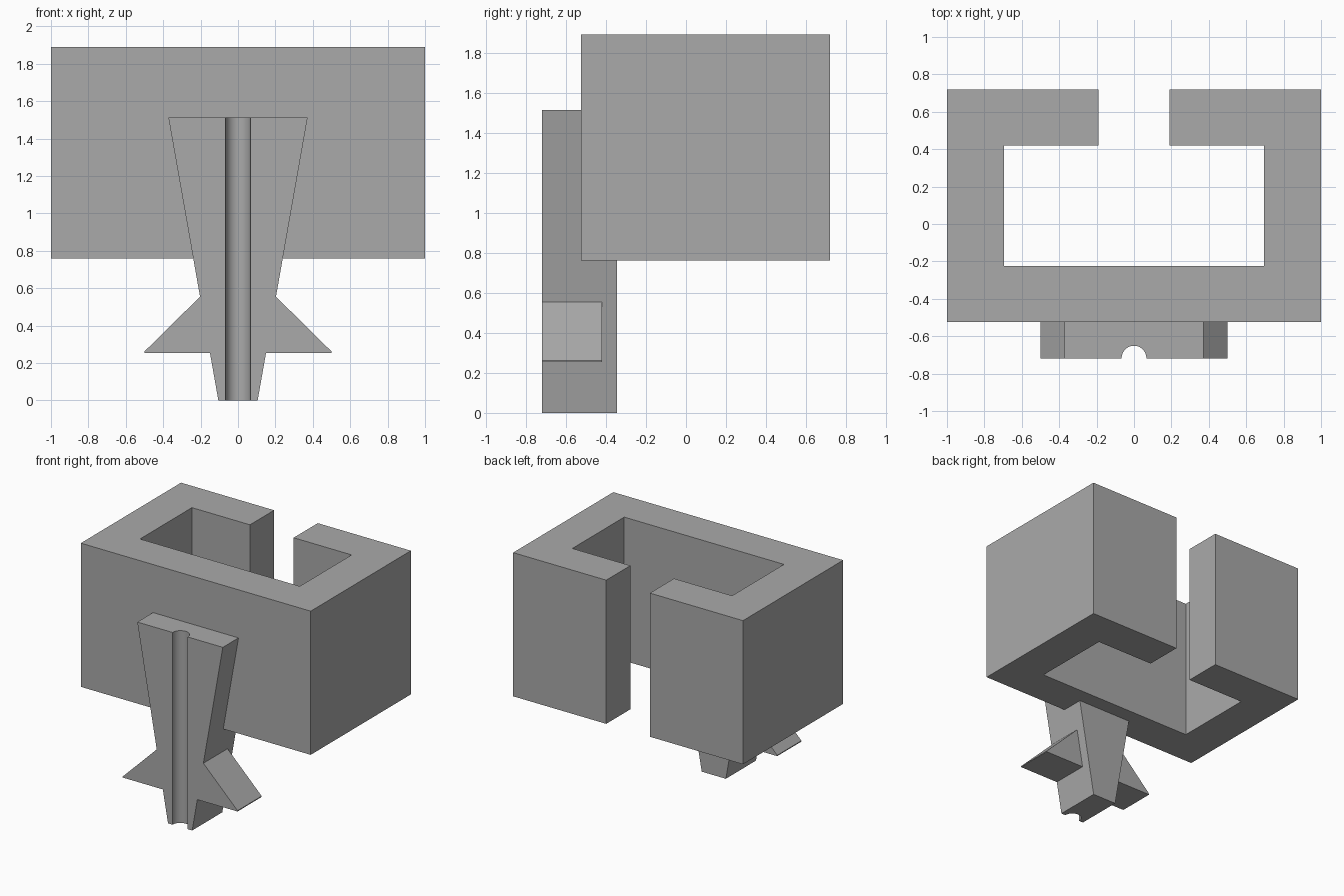
import bpy
import bmesh

cube = bpy.data.objects.get("Cube")
if cube:
    bpy.data.objects.remove(cube, do_unlink=True)

grey = bpy.data.materials.new("plain_grey")
grey.use_nodes = True
grey.diffuse_color = (0.4, 0.4, 0.4, 1)
grey.node_tree.nodes["Principled BSDF"].inputs["Base Color"].default_value = (0.4, 0.4, 0.4, 1)


def prism(name, points, shift):
    """Extrude a closed outline of 3D points along a vector."""
    bm = bmesh.new()
    face = bm.faces.new([bm.verts.new(p) for p in points])
    result = bmesh.ops.extrude_face_region(bm, geom=[face])
    moved = [v for v in result["geom"] if isinstance(v, bmesh.types.BMVert)]
    bmesh.ops.translate(bm, verts=moved, vec=shift)
    bmesh.ops.recalc_face_normals(bm, faces=bm.faces)
    mesh = bpy.data.meshes.new(name)
    bm.to_mesh(mesh)
    bm.free()
    mesh.materials.append(grey)
    obj = bpy.data.objects.new(name, mesh)
    bpy.context.collection.objects.link(obj)
    return obj


def combine(target, other, operation):
    """Apply a boolean and discard the other part."""
    mod = target.modifiers.new("combine", "BOOLEAN")
    mod.operation, mod.object, mod.solver = operation, other, "EXACT"
    bpy.context.view_layer.objects.active = target
    bpy.ops.object.modifier_apply(modifier=mod.name)
    bpy.data.objects.remove(other, do_unlink=True)


FRONT, BACK = -0.72, 0.72
BOTTOM, TOP = 0.76, 1.89

# C-shaped sleeve, open at the back
half = [(1, -0.525), (1, BACK), (0.19, BACK), (0.19, 0.42), (0.695, 0.42), (0.695, -0.225)]
outline = half + [(-x, y) for x, y in reversed(half)]
bracket = prism("slotted_bracket", [(x, y, BOTTOM) for x, y in outline], (0, 0, TOP - BOTTOM))

# Tapered stem on the front face
stem_outline = [(-0.105, 0), (0.105, 0), (0.372, 1.512), (-0.372, 1.512)]
stem = prism("stem", [(x, FRONT, z) for x, z in stem_outline], (0, 0.375, 0))

# Pair of swept fins, rooted inside the stem
fin_outline = [(0.05, 0.255), (0.5, 0.255), (0.5, 0.262), (0.203, 0.555), (0.05, 0.555)]
for side in (-1, 1):
    fin = prism("fin", [(side * x, FRONT, z) for x, z in fin_outline], (0, 0.3, 0))
    combine(stem, fin, "UNION")

# Round groove down the front of the stem
bpy.ops.mesh.primitive_cylinder_add(vertices=48, radius=0.066, depth=2, location=(0, FRONT + 0.003, 0.8))
groove = bpy.context.object
groove.data.materials.append(grey)
combine(stem, groove, "DIFFERENCE")
combine(bracket, stem, "UNION")

# Smooth groove, crisp corners elsewhere
bpy.ops.object.select_all(action="DESELECT")
bracket.select_set(True)
bpy.context.view_layer.objects.active = bracket
bpy.ops.object.shade_smooth_by_angle(angle=0.5)
